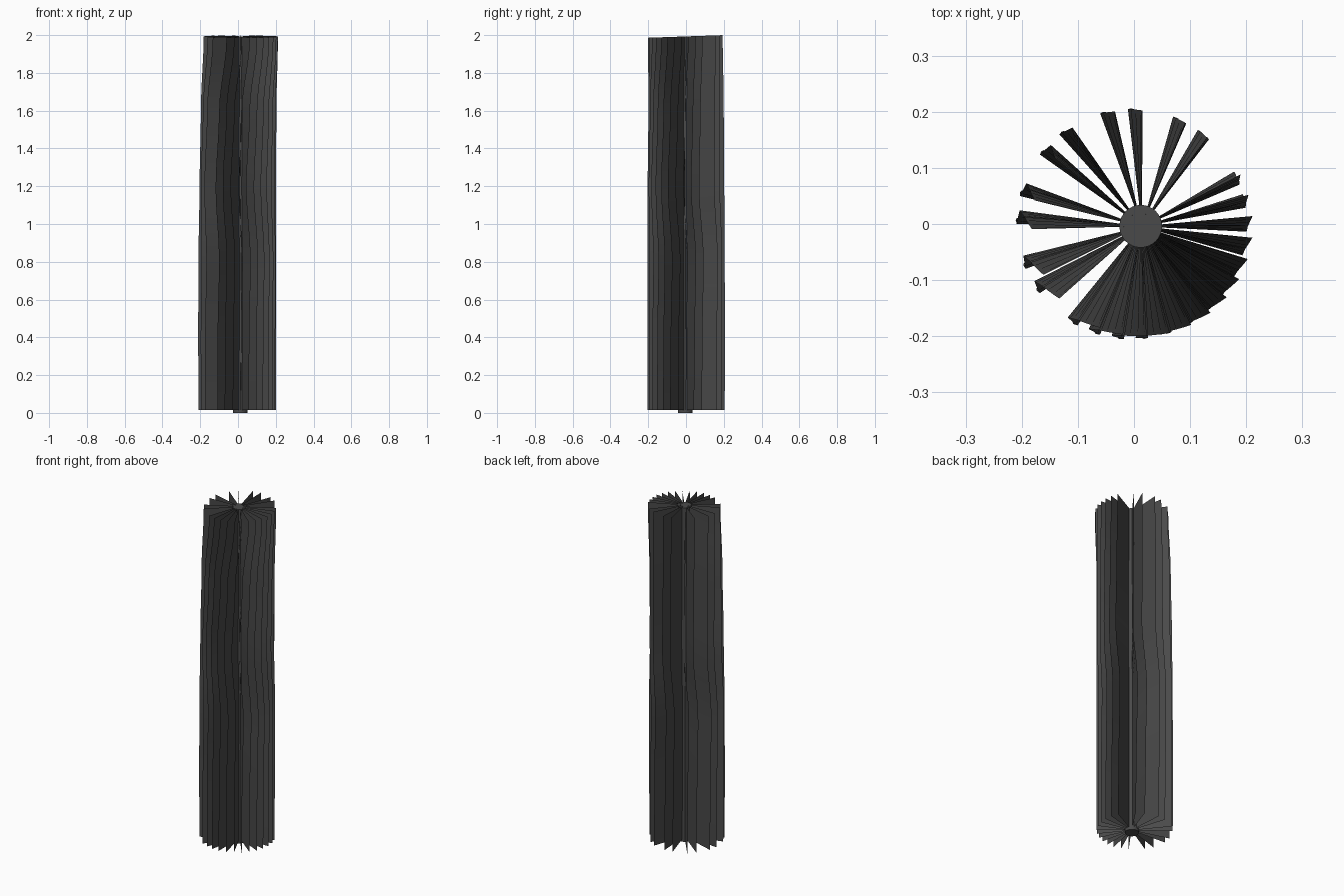
import bpy, bmesh, math

if "Cube" in bpy.data.objects:
    bpy.data.objects.remove(bpy.data.objects["Cube"], do_unlink=True)

# Single dark grey material
grey = bpy.data.materials.new("dark grey")
grey.use_nodes = True
colour = (0.068, 0.068, 0.068, 1)
grey.diffuse_color = colour
grey.node_tree.nodes["Principled BSDF"].inputs["Base Color"].default_value = colour

CORE_X, CORE_Y, CORE_R = 0.012, -0.004, 0.038

# Height, twist and lean in degrees, sideways drift in x and y, outer radius
BEND = [(0.0, 0, 0, -0.004, 0.0, 0.205),
        (0.4, 1, 0, -0.005, 0.0, 0.206),
        (0.8, 3, 0, -0.004, 0.0, 0.205),
        (1.2, -4, 0, -0.002, 0.0, 0.203),
        (1.6, -1, 1, 0.003, 0.0, 0.200),
        (2.0, 5, 4, 0.015, -0.003, 0.197)]


def bend_at(z):
    """Eased interpolation of the bend table."""
    for a, b in zip(BEND, BEND[1:]):
        if z <= b[0]:
            t = (z - a[0]) / (b[0] - a[0])
            t = t * t * (3 - 2 * t)
            return [p + (q - p) * t for p, q in zip(a[1:], b[1:])]
    return BEND[-1][1:]


def add_object(name, bm):
    mesh = bpy.data.meshes.new(name)
    bm.to_mesh(mesh)
    bm.free()
    mesh.materials.append(grey)
    obj = bpy.data.objects.new(name, mesh)
    bpy.context.collection.objects.link(obj)
    return obj


# Straight central rod
bm = bmesh.new()
bmesh.ops.create_cone(bm, cap_ends=True, segments=32, radius1=CORE_R,
                      radius2=CORE_R, depth=1.992)
bmesh.ops.translate(bm, verts=bm.verts, vec=(CORE_X, CORE_Y, 0.996))
rod = add_object("central_rod", bm)
bpy.context.view_layer.objects.active = rod
rod.select_set(True)
bpy.ops.object.shade_smooth_by_angle(angle=math.radians(40))
rod.select_set(False)


def add_fin(name, angle):
    """Thin radial sheet that waves along its height."""
    bm = bmesh.new()
    rows = 24
    previous = None
    for i in range(rows + 1):
        t = i / rows
        twist, lean, dx, dy, outer = bend_at(2 * t)
        a = math.radians(angle + twist - lean * math.sin(math.radians(angle)))
        row = []
        # The root stays on the rod, the tip drifts
        for cx, cy, r in ((CORE_X, CORE_Y, 0.022), (dx, dy, outer)):
            x, y = cx + r * math.cos(a), cy + r * math.sin(a)
            top = 1.993 + 0.035 * y
            row.append(bm.verts.new((x, y, 0.015 + t * (top - 0.015))))
        if previous:
            bm.faces.new((previous[0], previous[1], row[1], row[0]))
        previous = row
    fin = add_object(name, bm)
    for p in fin.data.polygons:
        p.use_smooth = True


# Close-set fins around the front, spaced pairs around the back
front_angles = [239 + 12.1 * k for k in range(13)]
back_angles = [52 + 37 * pair + offset for pair in range(5) for offset in (0, 14)]
for n, angle in enumerate(front_angles, 1):
    add_fin(f"front_fin_{n:02d}", angle)
for n, angle in enumerate(back_angles, 1):
    add_fin(f"back_fin_{n:02d}", angle)
